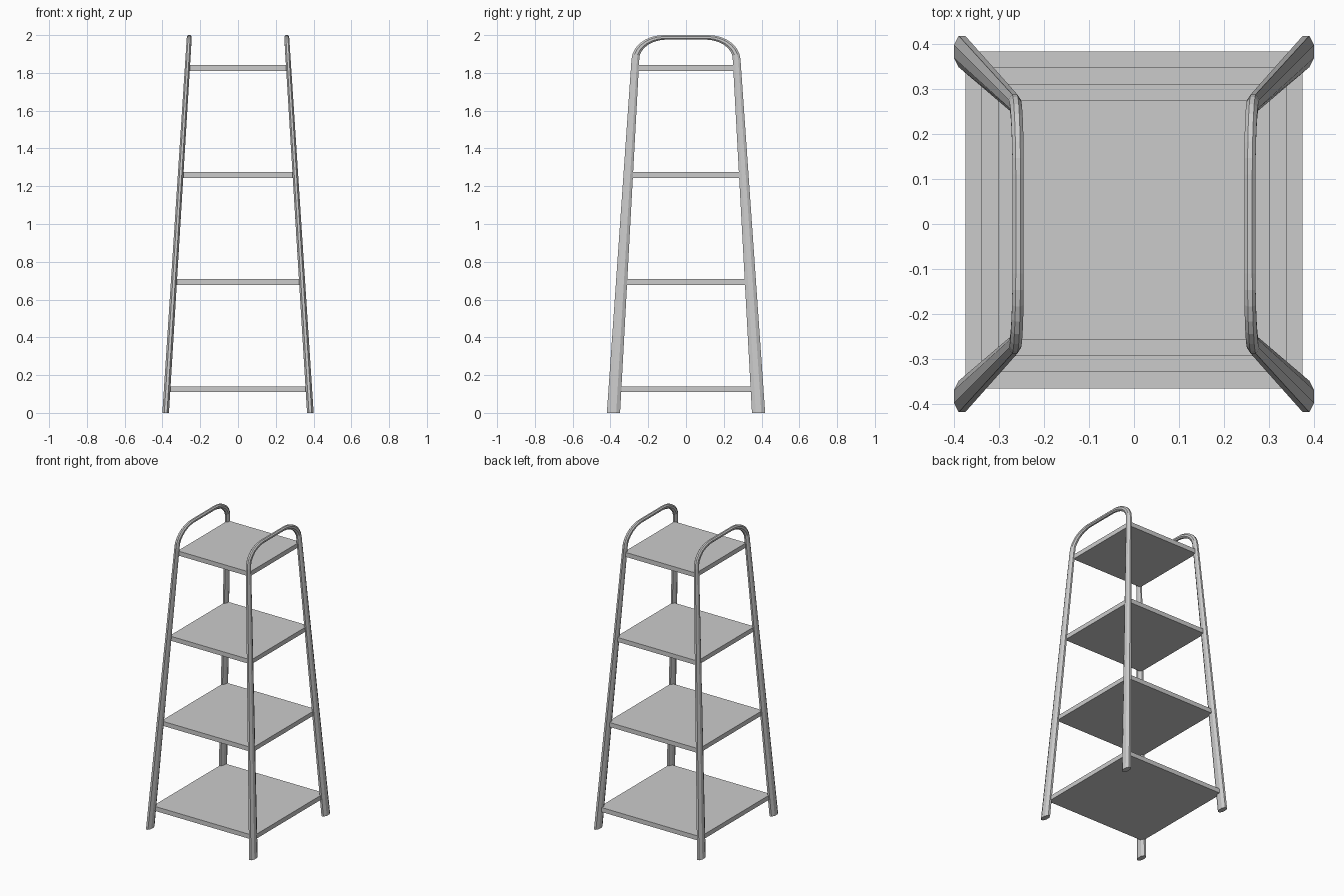
import bpy, bmesh, math
from mathutils import Vector

if "Cube" in bpy.data.objects:
    bpy.data.objects.remove(bpy.data.objects["Cube"])

SIDES = 8


def lerp(a, b, t):
    return a + (b - a) * t


def half_path():
    """Foot to arch: (y, z, in-plane half thickness, half width in x)."""
    pts = [(0.384, 0.0, 0.035, 0.0175), (0.268, 1.87, 0.0205, 0.0135)]
    for i in range(1, 8):
        t = i / 7
        a = t * math.pi / 2
        pts.append((0.11 + 0.158 * math.cos(a), 1.87 + 0.118 * math.sin(a),
                    lerp(0.0205, 0.012, t), lerp(0.0135, 0.0125, t)))
    return pts


def side_frame(name, side):
    half = half_path()
    path = half + [(-y, z, a, b) for y, z, a, b in reversed(half)]
    bm = bmesh.new()
    rings = []
    for i, (y, z, a, b) in enumerate(path):
        p, q = path[max(i - 1, 0)], path[min(i + 1, len(path) - 1)]
        n = Vector((-(q[1] - p[1]), q[0] - p[0])).normalized()
        if i in (0, len(path) - 1):      # feet are cut level with the floor
            n = Vector((-1 if i == 0 else 1, 0))
        ring = []
        for k in range(SIDES):
            ang = (k + 0.5) * 2 * math.pi / SIDES
            s = 1 / math.cos(math.pi / SIDES)
            u, w = a * s * math.cos(ang), b * s * math.sin(ang)
            vz = z + n.y * u
            x = lerp(0.383, 0.258, z / 1.988) + w   # frame leans inward
            ring.append(bm.verts.new((side * x, y + n.x * u, vz)))
        rings.append(ring)
    for r, s in zip(rings, rings[1:]):
        for k in range(SIDES):
            j = (k + 1) % SIDES
            bm.faces.new((r[k], r[j], s[j], s[k]))
    bm.faces.new(rings[0])
    bm.faces.new(rings[-1])
    bmesh.ops.recalc_face_normals(bm, faces=bm.faces)
    mesh = bpy.data.meshes.new(name)
    bm.to_mesh(mesh)
    bm.free()
    bpy.context.collection.objects.link(bpy.data.objects.new(name, mesh))


# Two leaning arched side frames
side_frame("left_side_frame", -1)
side_frame("right_side_frame", 1)

# Four square shelves, shrinking towards the top
for i in range(4):
    h = 0.375 - 0.036 * i
    bpy.ops.mesh.primitive_cube_add(size=1, location=(0, 0.009, 0.126 + 0.5665 * i))
    shelf = bpy.context.object
    shelf.name = f"shelf_{i + 1}"
    shelf.scale = (2 * h, 2 * h, 0.03)
